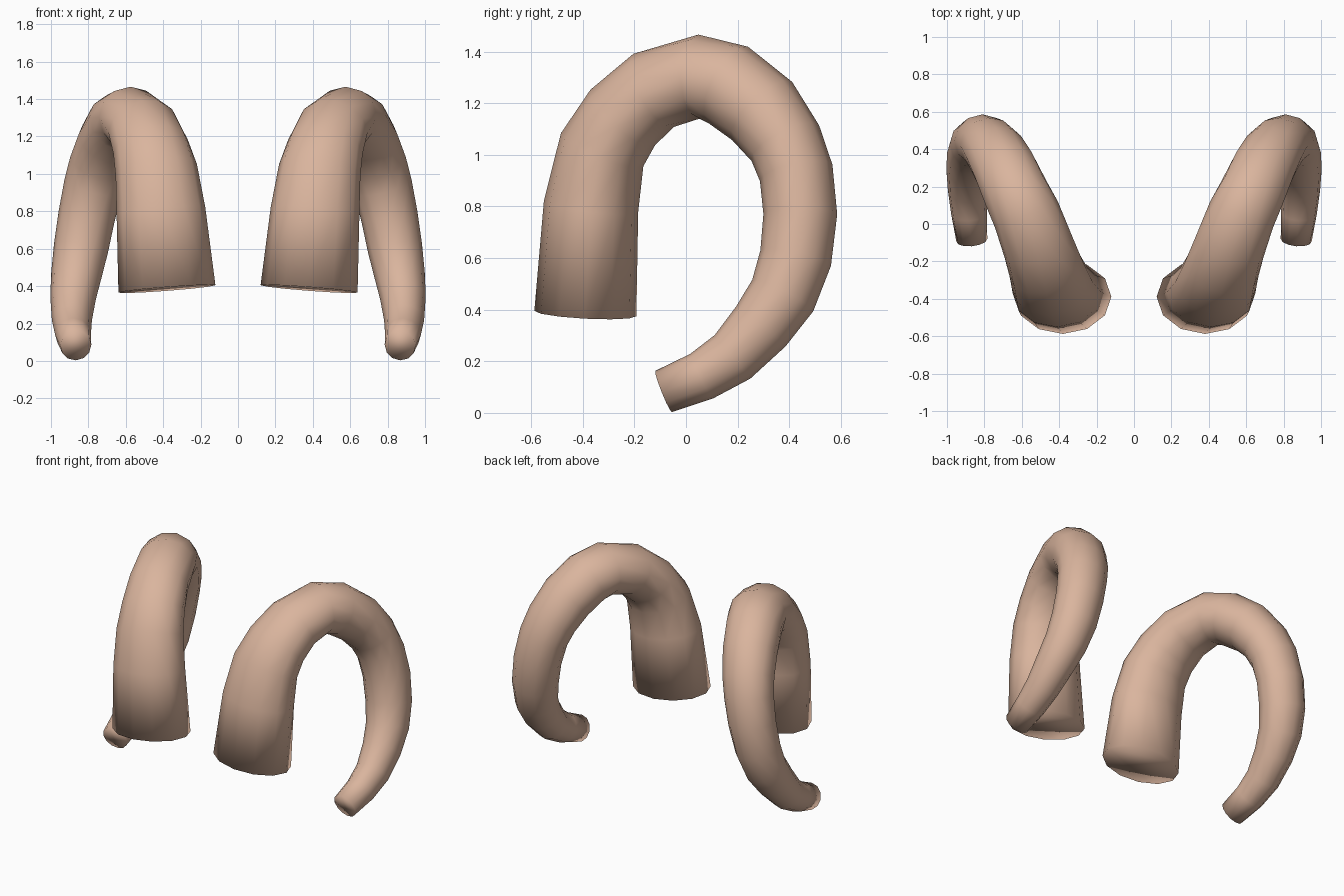
import bpy, bmesh, math
from mathutils import Vector

if "Cube" in bpy.data.objects:
    bpy.data.objects.remove(bpy.data.objects["Cube"])

SIDES = 12

# Horn spine from base to tip: x, y, z, half width sideways, half depth
SPINE = [
    (0.38, -0.39, 0.385, 0.26, 0.198),
    (0.412, -0.368, 0.80, 0.238, 0.184),
    (0.437, -0.325, 1.02, 0.22, 0.172),
    (0.467, -0.245, 1.145, 0.205, 0.165),
    (0.51, -0.125, 1.25, 0.192, 0.162),
    (0.575, 0.05, 1.303, 0.182, 0.163),
    (0.63, 0.165, 1.27, 0.178, 0.167),
    (0.69, 0.295, 1.17, 0.172, 0.162),
    (0.74, 0.385, 1.045, 0.165, 0.148),
    (0.775, 0.427, 0.93, 0.158, 0.144),
    (0.81, 0.443, 0.77, 0.152, 0.143),
    (0.84, 0.425, 0.60, 0.146, 0.14),
    (0.865, 0.375, 0.455, 0.135, 0.133),
    (0.882, 0.29, 0.335, 0.122, 0.123),
    (0.888, 0.18, 0.217, 0.107, 0.109),
    (0.882, 0.06, 0.142, 0.096, 0.097),
    (0.867, -0.087, 0.083, 0.083, 0.086),
]

skin = bpy.data.materials.new("warm tan")
skin.diffuse_color = (0.70, 0.46, 0.34, 1)
skin.use_nodes = True
skin.node_tree.nodes["Principled BSDF"].inputs["Base Color"].default_value = skin.diffuse_color


def sweep(name, spine):
    """Skin elliptical rings along the spine and cap both ends."""
    bm = bmesh.new()
    pts = [Vector(p[:3]) for p in spine]
    last = len(pts) - 1
    rings = []
    for i, (p, row) in enumerate(zip(pts, spine)):
        if 0 < i < last:
            t = (pts[i + 1] - p).normalized() + (p - pts[i - 1]).normalized()
        else:
            t = pts[min(i + 1, last)] - pts[max(i - 1, 0)]
        t.normalize()
        side = (Vector((1, 0, 0)) - t * t.x).normalized()
        depth = t.cross(side)
        ring = []
        for k in range(SIDES):
            a = 2 * math.pi * k / SIDES
            ring.append(bm.verts.new(p + side * row[3] * math.cos(a)
                                     + depth * row[4] * math.sin(a)))
        rings.append(ring)
    for r0, r1 in zip(rings, rings[1:]):
        for k in range(SIDES):
            j = (k + 1) % SIDES
            bm.faces.new((r0[k], r0[j], r1[j], r1[k]))
    bm.faces.new(rings[0][::-1])
    bm.faces.new(rings[-1])
    bmesh.ops.recalc_face_normals(bm, faces=bm.faces)
    for f in bm.faces:
        f.smooth = True
    mesh = bpy.data.meshes.new(name)
    bm.to_mesh(mesh)
    bm.free()
    mesh.materials.append(skin)
    obj = bpy.data.objects.new(name, mesh)
    bpy.context.collection.objects.link(obj)
    return obj


# Pair of curled horns, mirrored left to right
horns = sweep("curled_horns", SPINE)
mirror = horns.modifiers.new("mirror", 'MIRROR')
mirror.use_axis = (True, False, False)
mirror.use_mirror_merge = False
